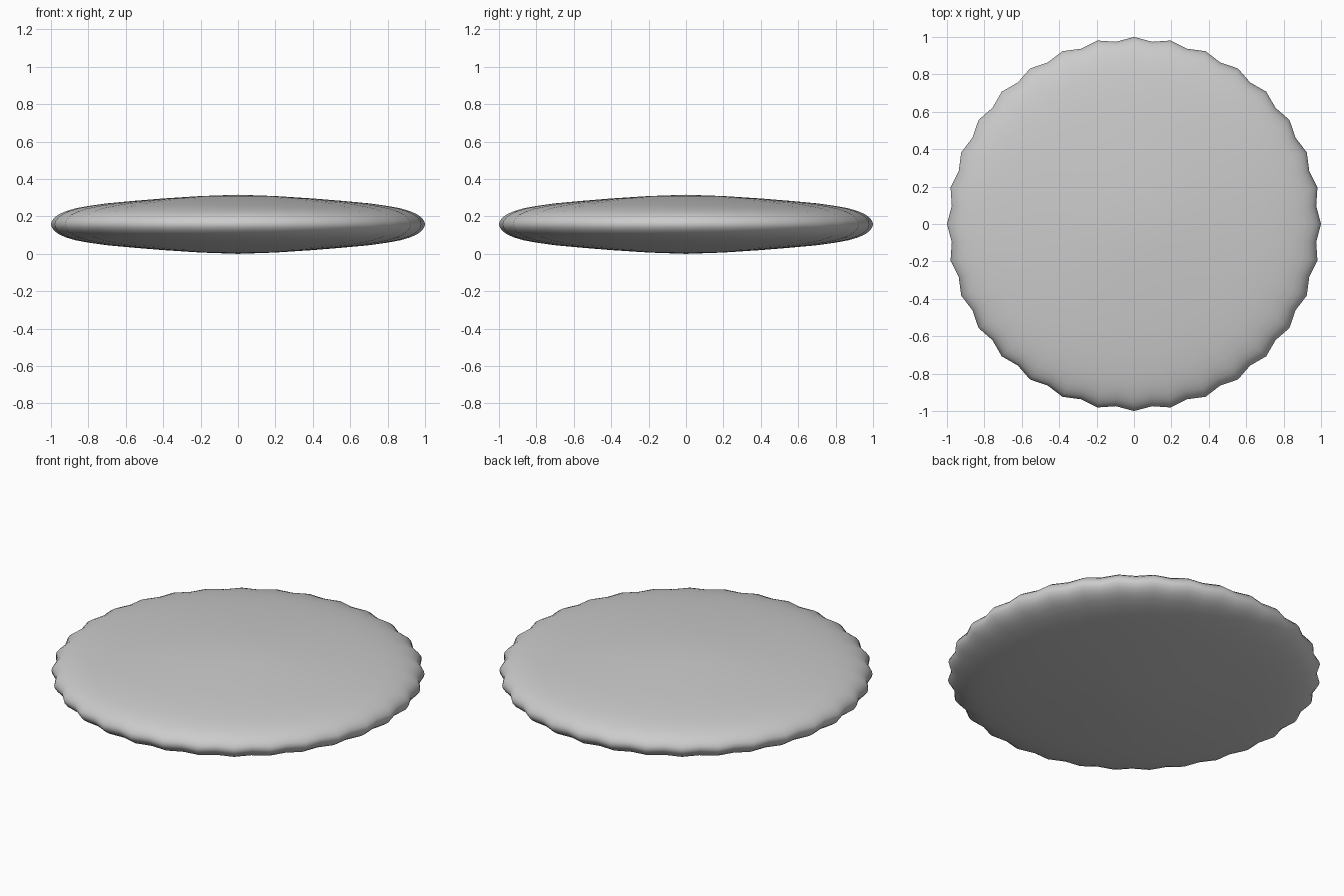
import bpy, bmesh, math

if "Cube" in bpy.data.objects:
    bpy.data.objects.remove(bpy.data.objects["Cube"])

# Upper half of the lens profile: (radius, height above the mid plane)
HALF = [(1.0, 0.0), (0.995, 0.018), (0.98, 0.037), (0.955, 0.055), (0.92, 0.07),
        (0.87, 0.085), (0.80, 0.098), (0.70, 0.112), (0.56, 0.125),
        (0.40, 0.138), (0.20, 0.151)]
TIP, MID, SCALLOPS = 0.158, 0.158, 32
profile = [(r, -z) for r, z in reversed(HALF[1:])] + HALF

bm = bmesh.new()
n = SCALLOPS * 2

# Rings alternate between scallop peak and valley
rings = []
for r, z in profile:
    ring = []
    for i in range(n):
        a = math.tau * i / n
        k = r * (1 - (0.021 if i % 2 else 0) * r ** 2)
        ring.append(bm.verts.new((k * math.cos(a), k * math.sin(a), MID + z)))
    rings.append(ring)

# Side skin
for lo, hi in zip(rings, rings[1:]):
    for i in range(n):
        j = (i + 1) % n
        bm.faces.new((lo[i], lo[j], hi[j], hi[i]))

# Closed centres
bottom = bm.verts.new((0, 0, MID - TIP))
top = bm.verts.new((0, 0, MID + TIP))
for i in range(n):
    j = (i + 1) % n
    bm.faces.new((bottom, rings[0][j], rings[0][i]))
    bm.faces.new((top, rings[-1][i], rings[-1][j]))

mesh = bpy.data.meshes.new("scalloped_disc")
bm.to_mesh(mesh)
bm.free()
for p in mesh.polygons:
    p.use_smooth = True
disc = bpy.data.objects.new("scalloped_disc", mesh)
bpy.context.collection.objects.link(disc)
